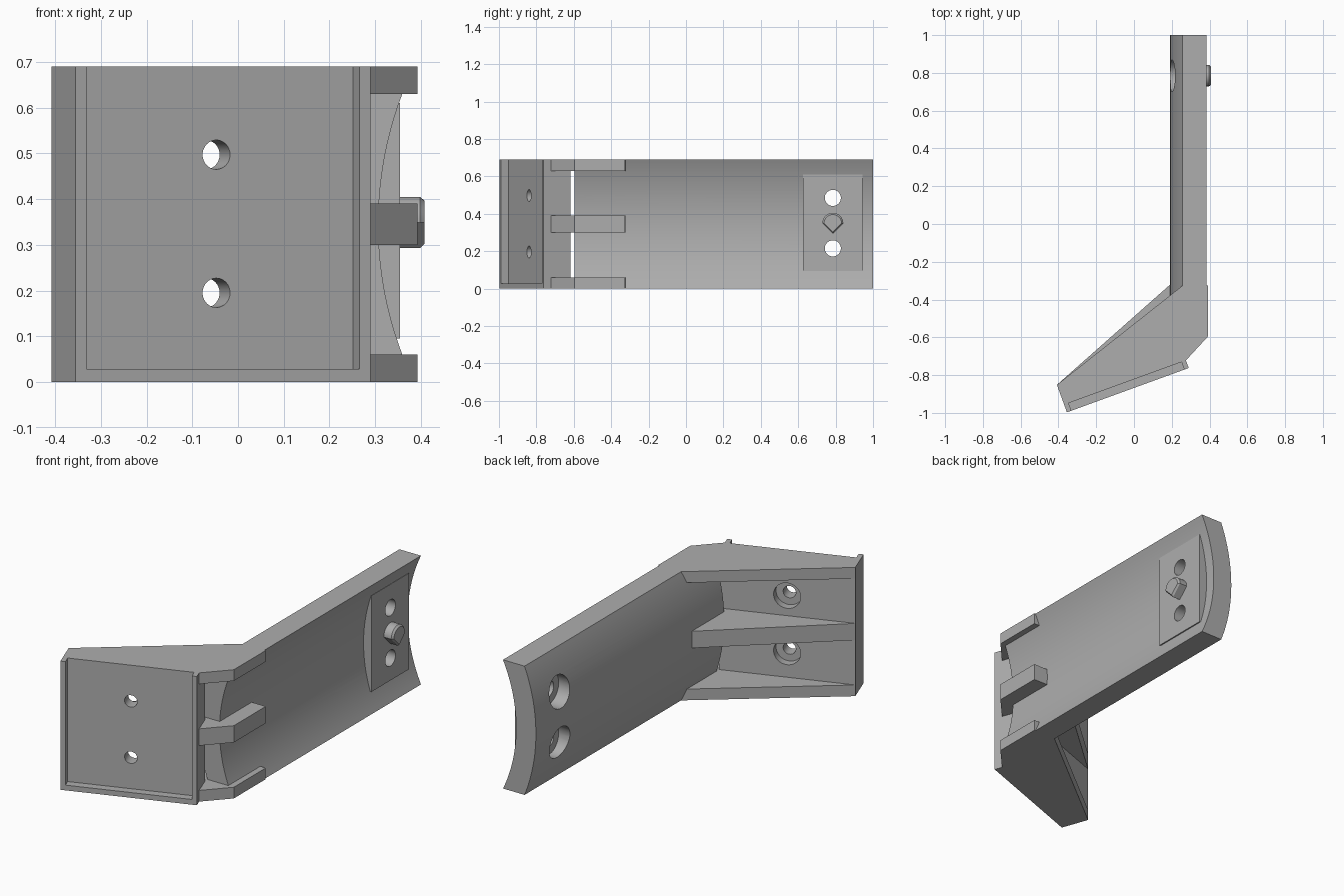
import bpy, bmesh, math
from mathutils import Vector, Matrix

if "Cube" in bpy.data.objects:
    bpy.data.objects.remove(bpy.data.objects["Cube"])

H = 0.69                                   # overall height
MID = H / 2
mat = bpy.data.materials.new("plain_grey")
mat.diffuse_color = (0.42, 0.42, 0.42, 1)
mat.use_nodes = True
mat.node_tree.nodes["Principled BSDF"].inputs["Base Color"].default_value = mat.diffuse_color


def prism(name, pts, extrude):
    """Solid from a planar polygon of 3D points, swept along a vector."""
    bm = bmesh.new()
    face = bm.faces.new([bm.verts.new(p) for p in pts])
    res = bmesh.ops.extrude_face_region(bm, geom=[face])
    moved = [v for v in res["geom"] if isinstance(v, bmesh.types.BMVert)]
    bmesh.ops.translate(bm, vec=extrude, verts=moved)
    bmesh.ops.recalc_face_normals(bm, faces=bm.faces)
    me = bpy.data.meshes.new(name)
    bm.to_mesh(me)
    bm.free()
    me.materials.append(mat)
    ob = bpy.data.objects.new(name, me)
    bpy.context.collection.objects.link(ob)
    return ob


def plan(name, xy, z0, z1):
    return prism(name, [(x, y, z0) for x, y in xy], (0, 0, z1 - z0))


def cylinder(name, start, end, r):
    a, b = Vector(start), Vector(end)
    q = (b - a).to_track_quat('Z', 'Y')
    ring = [a + q @ Vector((r * math.cos(t), r * math.sin(t), 0))
            for t in (2 * math.pi * i / 40 for i in range(40))]
    return prism(name, ring, b - a)


def cut(ob, cutters):
    for c in cutters:
        m = ob.modifiers.new("cut", 'BOOLEAN')
        m.operation, m.solver, m.object = 'DIFFERENCE', 'EXACT', c
        bpy.context.view_layer.objects.active = ob
        bpy.ops.object.modifier_apply(modifier=m.name)


def smooth(ob):
    bpy.ops.object.select_all(action='DESELECT')
    ob.select_set(True)
    bpy.context.view_layer.objects.active = ob
    bpy.ops.object.shade_smooth_by_angle(angle=math.radians(25))


# Curved arm: constant-thickness arc section swept along y
def arc(r, n=32):
    cx = 0.307 + 0.802
    a = math.asin(MID / r)
    return [(cx - r * math.cos(t), -0.595, MID + r * math.sin(t))
            for t in (-a + 2 * a * i / n for i in range(n + 1))]


arm = prism("curved_arm", arc(0.802) + arc(0.919)[::-1], (0, 1.595, 0))

# Flat mounting pad on the concave side
pad = prism("mounting_pad", [(0.285, 0.625, 0.095), (0.285, 0.943, 0.095),
                             (0.285, 0.943, 0.61), (0.285, 0.625, 0.61)], (0.069, 0, 0))

# Arm screw holes with wide counterbores on the convex side
cutters = []
for z in (0.215, 0.485):
    cutters.append(cylinder("arm_hole_cutter", (0.1, 0.785, z), (0.5, 0.785, z), 0.043))
    cutters.append(cylinder("arm_bore_cutter", (0.1, 0.785, z), (0.265, 0.785, z), 0.085))
cut(arm, cutters)
cut(pad, cutters)

# Locating peg: round top, pointed bottom, chamfered tip
R = 0.056
ring = [(0.33, 0.785 + R * math.cos(t), 0.349 + R * math.sin(t))
        for t in (math.pi * i / 20 for i in range(21))] + [(0.33, 0.785, 0.349 - R)]
peg = prism("locating_peg", ring, (0.078, 0, 0))
center = Vector((0.408, 0.785, 0.349))
bm = bmesh.new()
bm.from_mesh(peg.data)
tip = next(f for f in bm.faces if all(v.co.x > 0.4 for v in f.verts))
old = list(tip.verts)
new = bmesh.ops.extrude_face_region(bm, geom=[tip])["geom"]
bmesh.ops.delete(bm, geom=[tip], context='FACES_ONLY') if tip.is_valid else None
for v in old:
    v.co.x -= 0.01
for v in new:
    if isinstance(v, bmesh.types.BMVert):
        v.co = center + (v.co - center) * 0.84
bmesh.ops.recalc_face_normals(bm, faces=bm.faces)
bm.to_mesh(peg.data)
bm.free()

# Slanted face plate: (s, d) = distance along the plate, depth behind its front
U = Vector((math.cos(math.radians(20)), math.sin(math.radians(20))))
N = Vector((U.y, -U.x))
A = Vector((-0.355, -0.997))
W, D, REC, LIP = 0.686, 0.155, 0.043, 0.025


def at(s, d):
    return tuple(A + U * s - N * d)


plate = plan("face_plate", [at(*p) for p in (
    (0, 0), (LIP, 0), (LIP, REC), (W - LIP, REC), (W - LIP, 0), (W, 0), (W, D), (0, D))], 0, H)
plan("plate_bottom_lip", [at(*p) for p in (
    (LIP, 0), (W - LIP, 0), (W - LIP, REC), (LIP, REC))], 0, 0.028)

# Plate screw holes, counterbored from the back
pc = []
for z in (0.195, 0.497):
    for nm, d0, r in (("plate_hole_cutter", -0.1, 0.032), ("plate_bore_cutter", 0.11, 0.068)):
        pc.append(cylinder(nm, (*at(W / 2, d0), z), (*at(W / 2, 0.3), z), r))
cut(plate, pc)

# Three gusset ribs joining plate and arm
for name, z0, z1, x in (("bottom_rib", 0, 0.06, 0.262), ("middle_rib", 0.30, 0.39, 0.19),
                        ("top_rib", 0.63, H, 0.262)):
    plan(name, [at(0, D), at(W, REC), (0.392, -0.595), (0.392, -0.325), (x, -0.322)], z0, z1)

for c in cutters + pc:
    bpy.data.objects.remove(c)
for ob in (arm, pad, peg, plate):
    smooth(ob)
